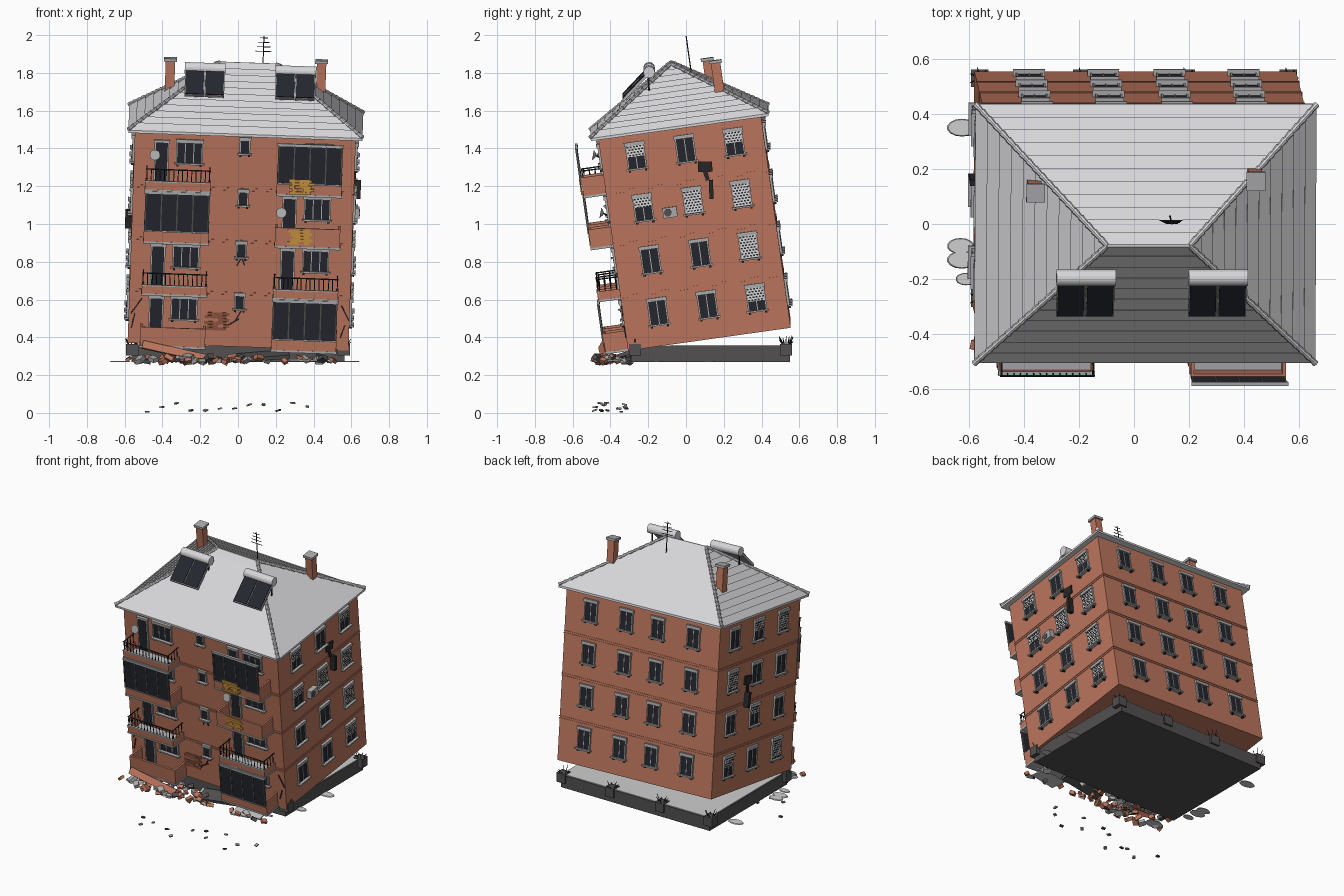
import bpy, bmesh, math, random
from mathutils import Matrix, Vector, Euler

if "Cube" in bpy.data.objects:
    bpy.data.objects.remove(bpy.data.objects["Cube"])
random.seed(7)

COL = {"brick wall": (.50, .18, .11), "roof tile": (.68, .68, .70), "dark glass": (.018, .02, .028),
       "light trim": (.42, .42, .43), "dark concrete": (.085, .08, .08), "light concrete": (.62, .62, .62),
       "black metal": (.02, .02, .02), "yellow brick": (.60, .30, .05), "dark brick": (.28, .09, .055)}
MAT = {}
for n, c in COL.items():
    MAT[n] = bpy.data.materials.new(n)
    MAT[n].diffuse_color = (*c, 1)

# The whole house leans forward and a little to the right
TILT = Matrix.Translation((0, -.307, .35)) @ Matrix.Rotation(math.radians(2), 4, 'Y') @ Matrix.Rotation(math.radians(8), 4, 'X')
I = Matrix.Identity(4)
PARTS = {}

def part(name, mat, tilted=True):
    return PARTS.setdefault(name, (bmesh.new(), mat, tilted))[0]

def box(name, mat, c, s, M=I, rot=(0, 0, 0), tilted=True):
    m = M @ Matrix.LocRotScale(Vector(c), Euler(rot), Vector(s))
    bmesh.ops.create_cube(part(name, mat, tilted), size=1, matrix=m)

def rod(name, mat, a, b, r, r2=None, seg=6, M=I, tilted=True):
    a, b = M @ Vector(a), M @ Vector(b)
    d = b - a
    m = Matrix.Translation((a + b) / 2) @ d.to_track_quat('Z', 'Y').to_matrix().to_4x4()
    bmesh.ops.create_cone(part(name, mat, tilted), cap_ends=True, segments=seg, radius1=r,
                          radius2=r if r2 is None else r2, depth=d.length, matrix=m)

# Wall frames: x along the wall, -y outwards, z up
W, D, H, FL = .585, .87, 1.145, .278
def frame(x, y, deg):
    return Matrix.Translation((x, y, 0)) @ Matrix.Rotation(math.radians(deg), 4, 'Z')
FRONT, RIGHT, LEFT, BACK = frame(0, 0, 0), frame(W, 0, 90), frame(-W, 0, -90), frame(0, D, 180)

# Body and floor bands
box("house_body", "brick wall", (0, D / 2, H / 2), (2 * W, D, H))
for i in range(1, 4):
    for dz in (-.007, .007):
        box("floor_bands", "brick wall", (0, D / 2, FL * i + .005 + dz), (2 * W + .006, D + .006, .004))

def window(M, u, z, w, h, shut=0, leaves=2):
    """glass, frame, shutter box, sill and lowered shutter"""
    box("window_glass", "dark glass", (u, -.002, z), (w, .008, h), M)
    for k in range(leaves + 1):
        edge = k in (0, leaves)
        box("window_frames", "light trim", (u - w / 2 + w * k / leaves, -.004, z),
            (.007 if edge else .005, .014 if edge else .01, h), M)
    box("shutter_boxes", "light trim", (u, -.007, z + h / 2), (w + .014, .02, .02), M)
    box("window_sills", "light trim", (u, -.009, z - h / 2), (w + .026, .03, .009), M)
    for s in (-1, 1):
        box("sill_brackets", "black metal", (u + s * w * .45, -.007, z - h / 2 - .009), (.012, .016, .01), M)
    if shut:
        sh = h * shut
        box("shutters", "roof tile", (u, -.004, z + h / 2 - sh / 2), (w - .008, .012, sh), M)
        for r in range(int(sh / .015)):
            for k in range(5):
                off = .004 if r % 2 else -.004
                box("shutter_slots", "black metal", (u + (k - 2) * .017 + off, -.0105, z + h / 2 - .016 - r * .0145),
                    (.010, .003, .0075), M)

# Side and back windows
right_shut = {(3, 0): .5, (3, 2): .5, (2, 0): .45, (2, 1): .95, (2, 2): .95, (1, 2): .95, (0, 2): .6}
left_shut = {(3, 0): .9, (3, 1): .5, (2, 2): .9, (1, 1): .4, (0, 0): .9, (0, 2): .5}
for f in range(4):
    zc = .18 + FL * f
    for k, y in enumerate((.185, .45, .71)):
        window(RIGHT, y, zc, .095, .135, right_shut.get((f, k), 0))
        window(LEFT, -y, zc, .095, .135, left_shut.get((f, k), 0))
    for x in (-.39, -.12, .12, .39):
        window(BACK, x, zc, .09, .135)
    # Front: stair window, then door and window for each flat
    window(FRONT, 0, .24 + .277 * f, .05, .08, 0, 1)
    for dx in (0, .687):
        window(FRONT, -.2925 + dx, zc + .015, .135, .12, 0, 3)
        box("balcony_doors", "dark glass", (-.44 + dx, -.003, FL * f + .13), (.07, .01, .23))
        for s in (-1, 1):
            box("window_frames", "light trim", (-.44 + dx + s * .035, -.004, FL * f + .13), (.007, .014, .23))
        box("shutter_boxes", "light trim", (-.44 + dx, -.007, FL * f + .25), (.084, .02, .016))

# Balconies
def balcony(xc, f, kind):
    z, w, d = FL * f + .005, .345, .12
    ph = .045 if kind == "rail" else .1
    box("balcony_slabs", "light trim", (xc, -d / 2, z - .004), (w + .006, d + .003, .012))
    box("balcony_parapets", "brick wall", (xc, -d + .006, z + ph / 2), (w, .012, ph))
    for s in (-1, 1):
        x = xc + s * (w / 2 - .006)
        box("balcony_parapets", "brick wall", (x, -d / 2, z + ph / 2), (.012, d, ph))
        if kind == "rail":
            rod("balcony_rails", "black metal", (x, 0, z + .11), (x, -d + .006, z + .11), .0035)
            for k in range(4):
                y = -d * (k + .5) / 4
                rod("balcony_rails", "black metal", (x, y, z + ph), (x, y, z + .11), .0025)
    if kind == "rail":
        box("balcony_coping", "light trim", (xc, -d + .006, z + ph), (w + .006, .016, .007))
        rod("balcony_rails", "black metal", (xc - w / 2, -d + .006, z + .11), (xc + w / 2, -d + .006, z + .11), .0035)
        for k in range(15):
            x = xc - w / 2 + .006 + (w - .012) * k / 14
            rod("balcony_rails", "black metal", (x, -d + .006, z + ph), (x + random.uniform(-.004, .004), -d + .006, z + .11), .0025)
    if kind == "glazed":
        box("balcony_glazing", "dark glass", (xc, -d - .002, z + .16), (w - .01, .008, .205))
        for k in range(5):
            box("glazing_frames", "dark concrete", (xc + (k - 2) * (w - .01) / 4, -d - .003, z + .16), (.007, .012, .205))
        box("glazing_rails", "light trim", (xc, -d - .001, z + .265), (w + .006, .014, .014))
        box("glazing_rails", "light trim", (xc, -d - .003, z + .058), (w, .012, .006))

for f, (l, r) in enumerate((("solid", "glazed"), ("rail", "rail"), ("glazed", "solid"), ("rail", "glazed"))):
    balcony(-.3475, f, l)
    balcony(.3475, f, r)

# Exposed brick patches
def patch(name, mat, u, out, z, cols, rows):
    for r in range(rows):
        for k in range(cols):
            if random.random() < .88:
                box(name, mat, (u + (k - cols / 2 + .5 * (r % 2)) * .0295, -out, z + (r - rows / 2) * .016), (.029, .008, .0152))
patch("yellow_patch_upper", "yellow brick", .315, .128, .89, 4, 5)
patch("yellow_patch_lower", "yellow brick", .315, .120, .62, 4, 5)
patch("wall_brick_patch", "dark brick", -.11, .001, .14, 4, 6)

# Cracks and holes
for u, z, l, a in ((.0, .175, .09, .5), (-.03, .13, .07, 1), (.01, .46, .05, -.4), (-.01, .455, .05, .5),
                   (-.545, .2, .1, .6), (-.56, .12, .08, .2), (.56, .2, .09, -.5), (.55, .1, .07, .3), (.2, .06, .08, .7)):
    box("wall_cracks", "black metal", (u, -.002, z), (.007, .006, l), FRONT, (0, a, 0))
for M, s, dz in ((RIGHT, 1, 0), (LEFT, -1, -.2)):
    box("wall_holes", "black metal", (s * .54, -.003, .908 + dz), (.075, .01, .055), M, (0, .1, 0))
    box("wall_holes", "black metal", (s * .54, -.003, .86 + dz), (.022, .008, .05), M, (0, -.2, 0))
    box("wall_holes", "black metal", (s * .555, -.018, .785 + dz), (.022, .035, .1), M, (0, .1, 0))

# Air conditioner and dishes
box("air_conditioner", "light trim", (.322, -.016, .695), (.075, .034, .055), RIGHT)
rod("air_conditioner_fan", "dark concrete", (.31, -.033, .695), (.31, -.035, .695), .02, seg=12, M=RIGHT)
for x, z in ((-.475, 1.01), (.205, .725)):
    rod("satellite_dishes", "light trim", (x, -.045, z + .005), (x, -.03, z), .028, .01, 14)
    rod("dish_arms", "black metal", (x, -.03, z), (x, 0, z - .02), .004)

# Stepped hip roof: tile courses, each lapping slightly proud at its upper edge
N, RX, RY, RZ, RH = 11, .62, .475, 1.142, .308
bm = part("roof", "roof tile")
def ring(t, z):
    hx, hy = RX - t * (RX - .15), max(RY * (1 - t), .004)
    return [bm.verts.new((sx * hx, D / 2 + sy * hy, z)) for sx, sy in ((-1, -1), (1, -1), (1, 1), (-1, 1))]
rings = [ring(0, RZ - .014)]
for i in range(N):
    rings += [ring(i / N, RZ + RH * i / N), ring((i + 1) / N, RZ + RH * (i + 1) / N + .009)]
bm.faces.new(rings[0][::-1])
bm.faces.new(rings[-1])
for a, b in zip(rings, rings[1:]):
    for k in range(4):
        bm.faces.new((a[k], a[(k + 1) % 4], b[(k + 1) % 4], b[k]))

# Hip cap tiles
def caps(a, b, n):
    a, b = Vector(a), Vector(b)
    for k in range(n):
        rod("roof_cap_tiles", "roof tile", a.lerp(b, k / n), a.lerp(b, (k + 1) / n), .012, .008, 8)
for sx in (-1, 1):
    for sy in (-1, 1):
        caps((sx * RX, D / 2 + sy * RY, RZ + .006), (sx * .15, D / 2, RZ + RH + .008), 20)

# Chimneys
for x, y, top in ((-.41, .625, 1.43), (.39, .67, 1.44)):
    box("chimneys", "brick wall", (x, y, top - .11), (.05, .05, .22))
    box("chimney_caps", "light trim", (x, y, top + .005), (.068, .068, .016))

# Antenna
rod("antenna_mast", "black metal", (.08, .534, 1.37), (.08, .534, 1.59), .003)
for k, w in enumerate((.022, .03, .036, .042)):
    z = 1.58 - k * .024
    rod("antenna_bars", "black metal", (.08 - w, .534, z), (.08 + w, .534, z), .002)

# Solar water heaters
for xc in (-.225, .255):
    lo, hi = Vector((xc, .16, 1.31)), Vector((xc, .298, 1.42))
    ang = math.atan2(hi.z - lo.z, hi.y - lo.y)
    for s in (-1, 1):
        c = (lo + hi) / 2 + Vector((s * .053, 0, 0))
        box("solar_panel_frames", "light trim", c, (.104, (hi - lo).length, .014), rot=(ang, 0, 0))
        box("solar_panels", "dark glass", c + Vector((0, -.004, .006)), (.096, (hi - lo).length - .008, .01), rot=(ang, 0, 0))
        rod("solar_legs", "black metal", (xc + s * .09, .3, 1.34), (xc + s * .09, .31, 1.43), .005)
    rod("water_tanks", "roof tile", (xc - .108, .315, 1.437), (xc + .108, .315, 1.437), .03, seg=20)

# Foundation slab with pillar stumps and bent rebar
box("foundation", "dark concrete", (0, .13, .312), (1.13, .84, .086), tilted=False)
box("foundation_top", "light concrete", (0, .13, .357), (1.12, .83, .006), tilted=False)
for x, y in [(x, .53) for x in (-.56, -.19, .19, .56)] + [(-.56, -.27), (.56, -.27)]:
    box("pillar_stumps", "dark concrete", (x, y, .335), (.064, .064, .062), tilted=False)
    for k in range(7):
        a = k * .9
        p = Vector((x + .018 * math.cos(a), y + .018 * math.sin(a), .36))
        q = p + Vector((.02 * math.cos(a), .02 * math.sin(a), random.uniform(.015, .05)))
        rod("rebar", "black metal", p, q, .003, .0015, 5, tilted=False)

# Rubble at the front, dust patches and falling shards
for k in range(75):
    x = random.uniform(-.57, .55) if k % 3 == 0 else max(-.58, random.gauss(-.22, .17))
    m = random.choice(("brick wall", "brick wall", "dark concrete", "light trim"))
    s = random.uniform(.015, .038)
    box("rubble_" + m.replace(" ", "_"), m, (x, random.uniform(-.48, -.3), random.uniform(.272, .295)),
        (s * 1.4, s, s * .7), rot=[random.uniform(-.6, .6) for _ in range(2)] + [random.uniform(0, 3)], tilted=False)
box("fallen_parapet", "brick wall", (-.34, -.44, .325), (.34, .012, .045), rot=(-.5, .22, .05), tilted=False)
box("fallen_slab", "dark concrete", (.12, -.34, .30), (.3, .1, .02), rot=(.3, -.08, .1), tilted=False)
box("fallen_sheet", "light concrete", (.36, -.40, .278), (.2, .1, .008), rot=(.05, 0, .2), tilted=False)
for x, y, r in ((-.625, .35, .05), (-.63, -.08, .045), (-.625, -.13, .05), (-.61, -.2, .035), (.59, .12, .05), (.58, -.15, .04), (-.5, -.4, .06)):
    m = Matrix.LocRotScale(Vector((x, y, .272)), None, Vector((1.1, .65, 1)))
    bmesh.ops.create_cone(part("dust_patches", "light concrete", False), cap_ends=True, segments=14, radius1=r, radius2=r * .9, depth=.006, matrix=m)
for k in range(12):
    m = ("dark concrete", "light trim", "light trim")[k % 3]
    z = .005 if k == 0 else random.uniform(.012, .055)
    box("shards_" + m.replace(" ", "_"), m, (-.48 + .077 * k, random.uniform(-.49, -.31), z), (.024, .018, .008),
        rot=(0, 0, 0) if k == 0 else (random.uniform(-.3, .3), random.uniform(-.3, .3), k), tilted=False)

# Turn the collected parts into objects
for name, (bm, mat, tilted) in PARTS.items():
    bmesh.ops.recalc_face_normals(bm, faces=bm.faces)
    me = bpy.data.meshes.new(name)
    bm.to_mesh(me)
    bm.free()
    me.materials.append(MAT[mat])
    ob = bpy.data.objects.new(name, me)
    bpy.context.collection.objects.link(ob)
    if tilted:
        ob.matrix_world = TILT

for m in bpy.data.materials:
    if m.users and not m.is_grease_pencil:
        m.use_nodes = True
        m.node_tree.nodes["Principled BSDF"].inputs["Base Color"].default_value = m.diffuse_color
